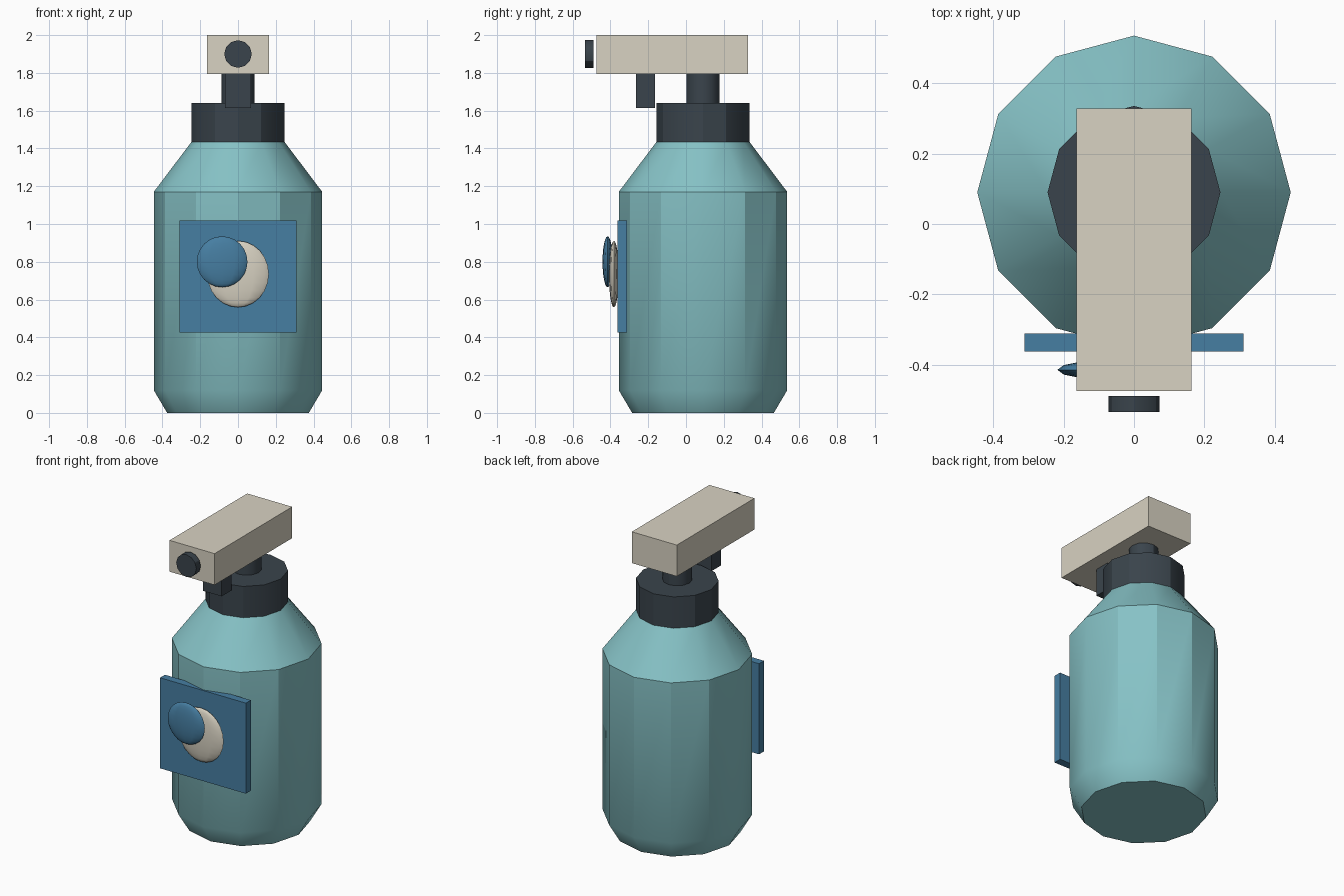
import bpy, bmesh, math
from mathutils import Matrix

if "Cube" in bpy.data.objects:
    bpy.data.objects.remove(bpy.data.objects["Cube"])


def material(name, r, g, b):
    lin = lambda c: ((c / 255 + 0.055) / 1.055) ** 2.4
    m = bpy.data.materials.new(name)
    m.diffuse_color = (lin(r), lin(g), lin(b), 1)
    m.use_nodes = True
    m.node_tree.nodes["Principled BSDF"].inputs["Base Color"].default_value = m.diffuse_color
    return m


TEAL = material("teal", 134, 194, 198)
DARK = material("charcoal", 58, 68, 76)
CREAM = material("cream", 216, 210, 194)
BLUE = material("blue", 70, 126, 162)
AXIS_Y = 0.09  # bottle axis


def finish(name, bm, mat, smooth=None):
    bmesh.ops.recalc_face_normals(bm, faces=bm.faces)
    mesh = bpy.data.meshes.new(name)
    bm.to_mesh(mesh)
    bm.free()
    mesh.materials.append(mat)
    ob = bpy.data.objects.new(name, mesh)
    bpy.context.collection.objects.link(ob)
    if smooth:
        bpy.ops.object.select_all(action='DESELECT')
        ob.select_set(True)
        bpy.context.view_layer.objects.active = ob
        bpy.ops.object.shade_smooth_by_angle(angle=math.radians(smooth))
    return ob


def box(name, mat, x, y0, y1, z0, z1):
    bm = bmesh.new()
    bmesh.ops.create_cube(bm, size=1)
    bmesh.ops.scale(bm, vec=(2 * x, y1 - y0, z1 - z0), verts=bm.verts)
    bmesh.ops.translate(bm, vec=(0, (y0 + y1) / 2, (z0 + z1) / 2), verts=bm.verts)
    return finish(name, bm, mat)


def lathe(name, mat, profile, sides=12, matrix=Matrix.Translation((0, AXIS_Y, 0))):
    """Closed solid from (radius, height) rings."""
    bm = bmesh.new()
    rings = [[bm.verts.new((r * math.cos(2 * math.pi * i / sides),
                            r * math.sin(2 * math.pi * i / sides), z))
              for i in range(sides)] for r, z in profile]
    for a, b in zip(rings, rings[1:]):
        for i in range(sides):
            j = (i + 1) % sides
            bm.faces.new((a[i], a[j], b[j], b[i]))
    bm.faces.new(rings[0])
    bm.faces.new(rings[-1])
    bm.transform(matrix)
    return finish(name, bm, mat, 30)


def ellipsoid(name, mat, centre, radii):
    bm = bmesh.new()
    bmesh.ops.create_uvsphere(bm, u_segments=12, v_segments=12, radius=1)
    bmesh.ops.scale(bm, vec=radii, verts=bm.verts)
    bmesh.ops.translate(bm, vec=centre, verts=bm.verts)
    return finish(name, bm, mat, 40)


# Bottle
lathe("bottle_body", TEAL, [(0.375, 0), (0.446, 0.12), (0.446, 1.17), (0.246, 1.435)])
lathe("collar", DARK, [(0.246, 1.435), (0.246, 1.64)])
lathe("neck", DARK, [(0.088, 1.64), (0.088, 1.80)])

# Spray head
box("spray_head", CREAM, 0.163, -0.475, 0.328, 1.795, 2.0)
box("trigger", DARK, 0.068, -0.266, -0.165, 1.615, 1.797)
lathe("nozzle", DARK, [(0.073, 0.49), (0.073, 0.535)],
      matrix=Matrix.Translation((0, 0, 1.9)) @ Matrix.Rotation(math.pi / 2, 4, 'X'))

# Label with raised motif
box("label", BLUE, 0.311, -0.363, -0.312, 0.425, 1.018)
ellipsoid("label_cream_oval", CREAM, (0, -0.382, 0.735), (0.163, 0.026, 0.176))
ellipsoid("label_blue_disc", BLUE, (-0.084, -0.415, 0.80), (0.134, 0.027, 0.135))
